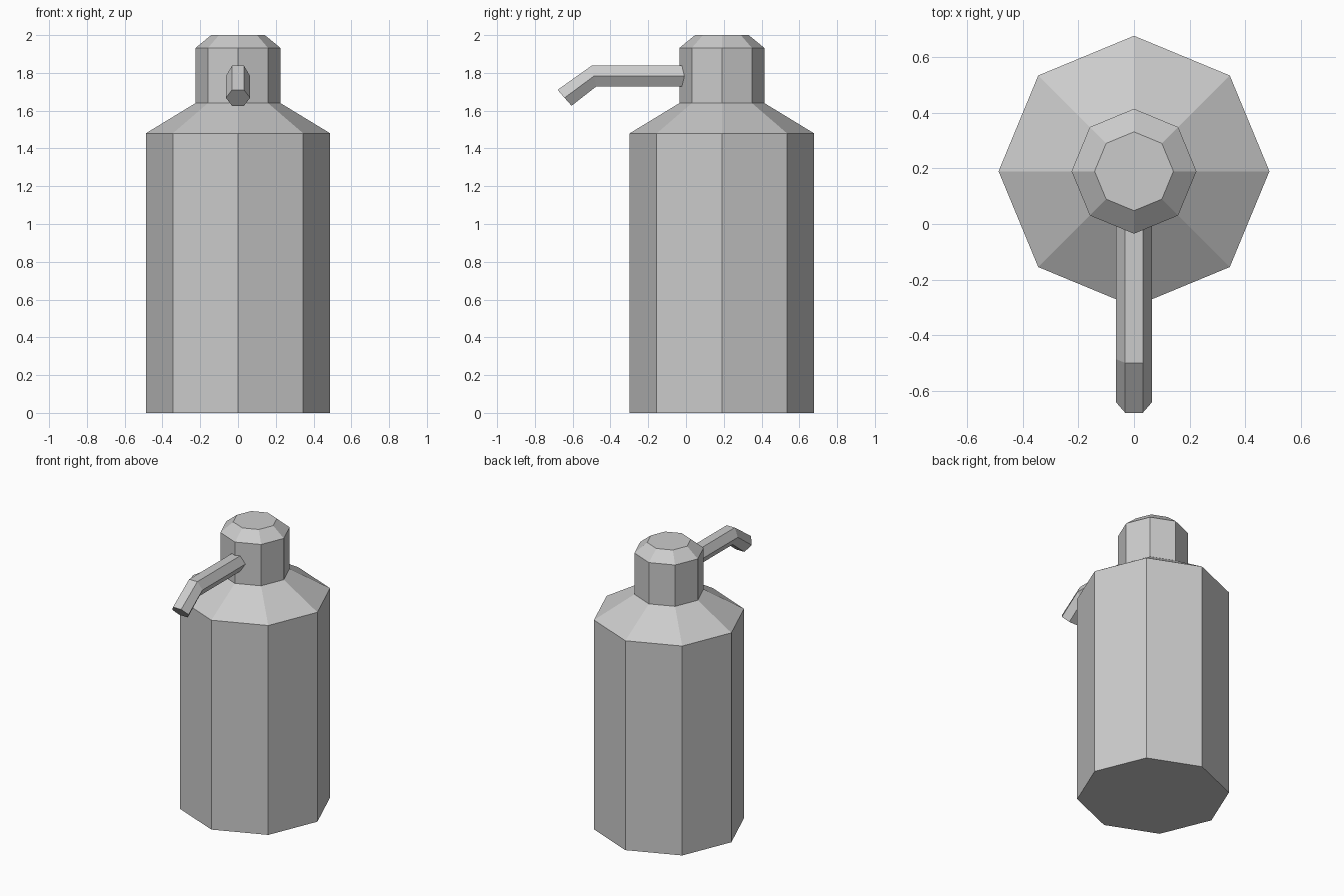
import bpy, math
from mathutils import Vector

cube = bpy.data.objects.get("Cube")
if cube:
    bpy.data.objects.remove(cube, do_unlink=True)

grey = bpy.data.materials.new("light_grey")
grey.use_nodes = True
colour = (0.6, 0.6, 0.6, 1)
grey.diffuse_color = colour
grey.node_tree.nodes["Principled BSDF"].inputs["Base Color"].default_value = colour


def loft(name, rings, sides):
    """Flat-shaded skin over rings of (centre, first axis, second axis), capped at both ends."""
    verts, faces = [], []
    for centre, u, v in rings:
        for i in range(sides):
            a = math.tau * i / sides
            verts.append(Vector(centre) + Vector(u) * math.cos(a) + Vector(v) * math.sin(a))
    for r in range(len(rings) - 1):
        for i in range(sides):
            j = (i + 1) % sides
            faces.append([r * sides + i, r * sides + j, (r + 1) * sides + j, (r + 1) * sides + i])
    faces.append(list(reversed(range(sides))))
    faces.append([(len(rings) - 1) * sides + i for i in range(sides)])
    mesh = bpy.data.meshes.new(name)
    mesh.from_pydata(verts, [], faces)
    mesh.materials.append(grey)
    obj = bpy.data.objects.new(name, mesh)
    bpy.context.collection.objects.link(obj)
    return obj


# Octagonal bottle: body, sloped shoulder, neck and bevelled cap
AXIS_Y = 0.19
profile = [(0.488, 0), (0.488, 1.48), (0.225, 1.64), (0.225, 1.932), (0.142, 2)]
loft("bottle", [((0, AXIS_Y, z), (r, 0, 0), (0, r, 0)) for r, z in profile], 8)

# Hexagonal spout, bent downwards near the tip; each ring is given by its top and bottom edge
spout_edges = [((0.1, 1.838), (0.1, 1.728)),
               ((-0.5, 1.838), (-0.475, 1.728)),
               ((-0.68, 1.71), (-0.606, 1.626))]
rings = []
for top, bottom in spout_edges:
    t, b = Vector((0, *top)), Vector((0, *bottom))
    up = (t - b) / 2 / math.sin(math.pi / 3)
    rings.append(((t + b) / 2, (0.064, 0, 0), up))
loft("spout", rings, 6)
